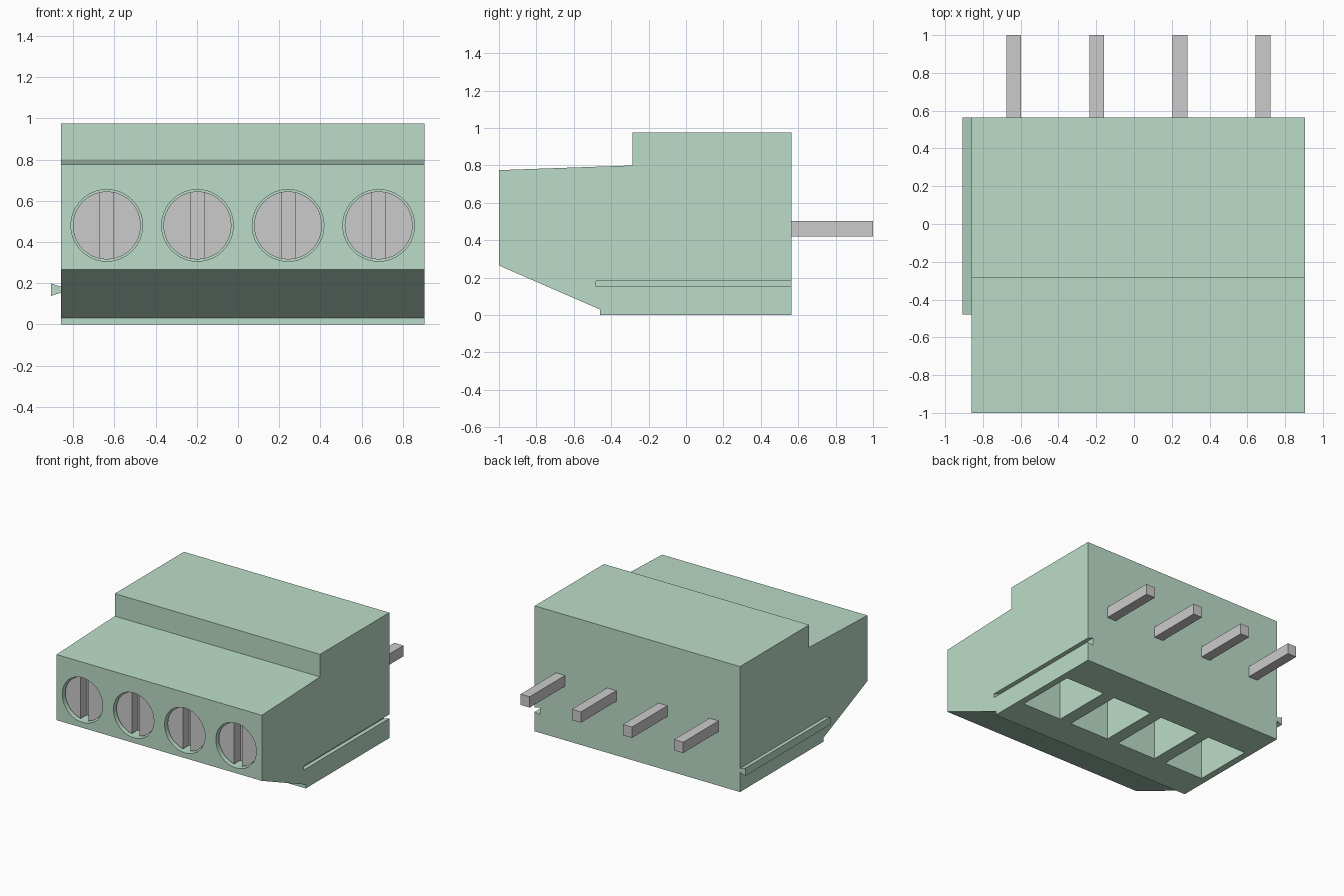
import bpy, bmesh, math
from mathutils import Vector

if "Cube" in bpy.data.objects:
    bpy.data.objects.remove(bpy.data.objects["Cube"])

green = bpy.data.materials.new("green_plastic")
green.diffuse_color = (0.5, 0.72, 0.58, 1)
green.use_nodes = True
green.node_tree.nodes["Principled BSDF"].inputs["Base Color"].default_value = green.diffuse_color

POLES = [-0.637 + 0.44 * i for i in range(4)]
X0, X1, BACK = -0.86, 0.905, 0.565


def prism(name, pts, axis, lo, hi, mat=None):
    """Extrude a 2D outline along x (pts = y,z) or along y (pts = x,z)."""
    place = (lambda a, b, t: (t, a, b)) if axis == "x" else (lambda a, b, t: (a, t, b))
    bm = bmesh.new()
    face = bm.faces.new([bm.verts.new(place(a, b, lo)) for a, b in pts])
    ext = bmesh.ops.extrude_face_region(bm, geom=[face])
    shift = Vector(place(0, 0, hi - lo))
    bmesh.ops.translate(bm, vec=shift, verts=[g for g in ext["geom"] if isinstance(g, bmesh.types.BMVert)])
    bmesh.ops.recalc_face_normals(bm, faces=bm.faces)
    mesh = bpy.data.meshes.new(name)
    bm.to_mesh(mesh)
    bm.free()
    ob = bpy.data.objects.new(name, mesh)
    bpy.context.collection.objects.link(ob)
    if mat:
        mesh.materials.append(mat)
    return ob


def rect(a0, a1, b0, b1):
    return [(a0, b0), (a1, b0), (a1, b1), (a0, b1)]


def circle(cx, cz, r, n=48):
    return [(cx + r * math.cos(2 * math.pi * i / n), cz + r * math.sin(2 * math.pi * i / n)) for i in range(n)]


def cut(ob, cutters):
    """Subtract the cutters, then remove them."""
    bpy.context.view_layer.objects.active = ob
    for c in cutters:
        c.hide_render = True
        m = ob.modifiers.new("cut", "BOOLEAN")
        m.operation, m.solver, m.object = "DIFFERENCE", "EXACT", c
        bpy.ops.object.modifier_apply(modifier=m.name)
        bpy.data.objects.remove(c)


def smooth(ob):
    bpy.ops.object.select_all(action="DESELECT")
    ob.select_set(True)
    bpy.context.view_layer.objects.active = ob
    bpy.ops.object.shade_smooth_by_angle(angle=math.radians(25))


# Housing: stepped side profile
housing = prism("housing", [(-1, 0.265), (-1, 0.775), (-0.285, 0.8), (-0.285, 0.975),
                            (BACK, 0.975), (BACK, 0), (-0.46, 0), (-0.46, 0.03)], "x", X0, X1, green)

# Dovetail groove on the right, screw wells in front, wire pockets below
cutters = [prism("groove_cutter", [(0.858, 0.14), (X1, 0.152), (0.95, 0.152),
                                   (0.95, 0.183), (X1, 0.183), (0.858, 0.198)], "y", -0.48, 0.7, green)]
for x in POLES:
    cutters.append(prism("well_cutter", circle(x, 0.48, 0.174), "y", -1.1, -0.8, green))
    cutters.append(prism("pocket_cutter", rect(x - 0.17, x + 0.17, -0.1, 0.4), "y", -0.21, 0.27, green))
cut(housing, cutters)
smooth(housing)

# Dovetail rail on the left
prism("side_rail", [(-0.907, 0.138), (X0 + 0.002, 0.154), (X0 + 0.002, 0.182), (-0.907, 0.198)],
      "y", -0.48, BACK, green)

# Slotted screws and contact pins
for i, x in enumerate(POLES, 1):
    screw = prism(f"screw_{i}", circle(x, 0.48, 0.165), "y", -0.975, -0.79)
    cut(screw, [prism("slot_cutter", rect(x - 0.033, x + 0.033, 0.2, 0.8), "y", -1.1, -0.9)])
    smooth(screw)
    prism(f"pin_{i}", rect(x - 0.039, x + 0.039, 0.42, 0.504), "y", BACK - 0.02, 1.0)
